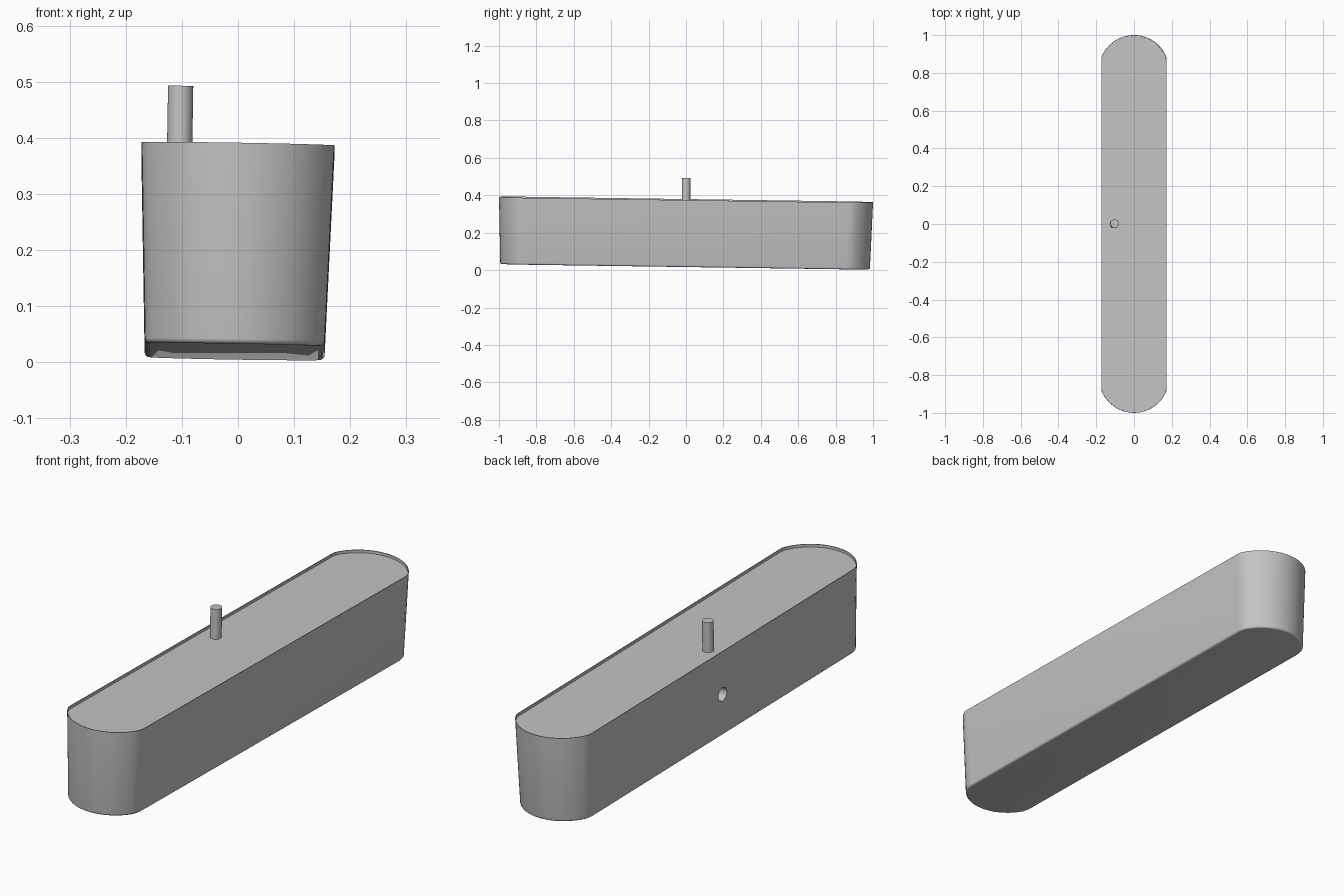
import bpy, bmesh, math
from mathutils import Matrix

cube = bpy.data.objects.get("Cube")
if cube:
    bpy.data.objects.remove(cube)

# One plain grey for everything
grey = bpy.data.materials.new("light_grey")
grey.use_nodes = True
COLOR = (0.55, 0.55, 0.55, 1)
grey.diffuse_color = COLOR
grey.node_tree.nodes["Principled BSDF"].inputs["Base Color"].default_value = COLOR

# The whole assembly leans slightly backward and to its left
LEAN = (Matrix.Translation((-0.006, -0.005, 0.019))
        @ Matrix.Rotation(0.0165, 4, 'Y') @ Matrix.Rotation(-0.0145, 4, 'X'))
HEIGHT = 0.358


def finish(name, bm, smooth=True):
    bmesh.ops.recalc_face_normals(bm, faces=bm.faces[:])
    bm.transform(LEAN)
    mesh = bpy.data.meshes.new(name)
    bm.to_mesh(mesh)
    bm.free()
    mesh.materials.append(grey)
    obj = bpy.data.objects.new(name, mesh)
    bpy.context.collection.objects.link(obj)
    if smooth:
        shade(obj)
    return obj


def shade(obj):
    bpy.ops.object.select_all(action='DESELECT')
    obj.select_set(True)
    bpy.context.view_layer.objects.active = obj
    bpy.ops.object.shade_smooth_by_angle(angle=math.radians(30))


def outline(inset, steps=28):
    """Long bar outline with shallow arc ends and softened corners."""
    half_x, half_y, radius = 0.172 - inset, 1.0 - inset, 0.186 - inset
    end = [(half_x, half_y - 0.13), (half_x - 0.001, half_y - 0.114)]
    for i in range(steps + 1):
        a = math.radians(62 - 124 * i / steps)
        end.append((radius * math.sin(a), half_y - radius + radius * math.cos(a)))
    end += [(-x, y) for x, y in end[1::-1]]
    return end + [(-x, -y) for x, y in end]


def loft(rings):
    bm = bmesh.new()
    loops = [[bm.verts.new((x, y, z)) for x, y in outline(inset)] for inset, z in rings]
    for low, high in zip(loops, loops[1:]):
        for i in range(len(low)):
            j = (i + 1) % len(low)
            bm.faces.new((low[i], low[j], high[j], high[i]))
    bm.faces.new(loops[0][::-1])
    bm.faces.new(loops[-1])
    return bm


def cylinder(radius, depth, place):
    bm = bmesh.new()
    bmesh.ops.create_cone(bm, cap_ends=True, segments=32, radius1=radius,
                          radius2=radius, depth=depth, matrix=place)
    return bm


# Tapered body: rounded bottom edge, thin rim, shallow recessed top
bevel = 0.009
rings = []
for i in range(5):
    a = math.radians(90 * i / 4)
    rings.append((0.0115 + bevel * (1 - math.sin(a)), bevel * (1 - math.cos(a))))
rings += [(0.0, HEIGHT), (0.003, HEIGHT), (0.003, HEIGHT - 0.012)]
body = finish("body", loft(rings), smooth=False)

# Round blind hole in the right side
side = Matrix.Translation((-0.16, 0, 0.175)) @ Matrix.Rotation(math.pi / 2, 4, 'Y')
cutter = finish("hole_cutter", cylinder(0.028, 0.16, side), smooth=False)
cutter.hide_render = True
cut = body.modifiers.new("side_hole", 'BOOLEAN')
cut.object = cutter
cut.operation = 'DIFFERENCE'
cut.solver = 'EXACT'
bpy.context.view_layer.objects.active = body
bpy.ops.object.modifier_apply(modifier=cut.name)
bpy.data.objects.remove(cutter)
shade(body)

# Pin standing on the top
PIN_TOP, PIN_BASE = 0.472, 0.335
finish("top_pin", cylinder(0.0225, PIN_TOP - PIN_BASE,
                           Matrix.Translation((-0.104, 0, (PIN_TOP + PIN_BASE) / 2))))
